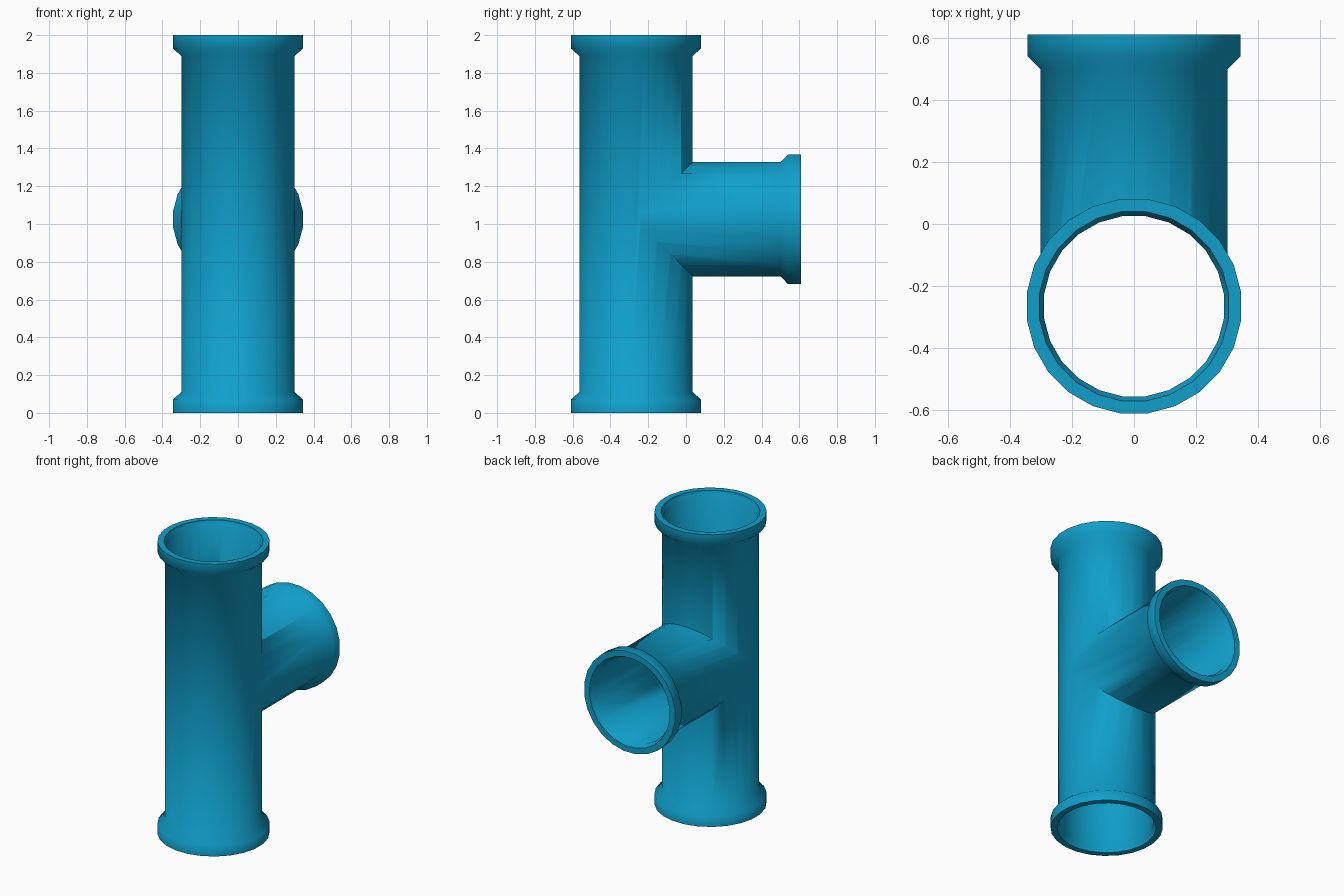
import bpy, bmesh, math
from mathutils import Matrix

if "Cube" in bpy.data.objects:
    bpy.data.objects.remove(bpy.data.objects["Cube"])

SEG = 24
K = 1 / math.cos(math.pi / SEG)   # flat-to-flat radius -> corner radius
CY, CZ = -0.265, 1.025            # main pipe axis y, branch axis z


def lathe(name, profile, matrix):
    """Closed solid of revolution from (radius, height) pairs."""
    bm = bmesh.new()
    rings = []
    for r, h in profile:
        rings.append([bm.verts.new(matrix @ Matrix.Rotation(2 * math.pi * (i + 0.5) / SEG, 4, 'Z')
                      @ Matrix.Translation((r * K, 0, h)).to_translation()) for i in range(SEG)])
    for a, b in zip(rings, rings[1:]):
        for i in range(SEG):
            j = (i + 1) % SEG
            bm.faces.new((a[i], a[j], b[j], b[i]))
    bm.faces.new(rings[0][::-1])
    bm.faces.new(rings[-1])
    bmesh.ops.recalc_face_normals(bm, faces=bm.faces[:])
    me = bpy.data.meshes.new(name)
    bm.to_mesh(me)
    bm.free()
    ob = bpy.data.objects.new(name, me)
    bpy.context.collection.objects.link(ob)
    return ob


def combine(target, other, op):
    bpy.context.view_layer.objects.active = target
    m = target.modifiers.new(op, 'BOOLEAN')
    m.operation, m.solver, m.object = op, 'EXACT', other
    bpy.ops.object.modifier_apply(modifier=m.name)
    bpy.data.objects.remove(other)


main_axis = Matrix.Translation((0, CY, 0))
branch_axis = Matrix.Translation((0, 0, CZ)) @ Matrix.Rotation(-math.pi / 2, 4, 'X')

# Outer main pipe with a flange at each end
tee = lathe("pipe_tee", [(.345, 0), (.345, .07), (.30, .11),
                         (.30, 1.89), (.345, 1.93), (.345, 2)], main_axis)
# Side branch with its flange
branch = lathe("branch", [(.302, -.24), (.302, .5), (.343, .54), (.343, .61)], branch_axis)
combine(tee, branch, 'UNION')

# Hollow bores, slightly flared at the mouths
bore = lathe("main_bore", [(.306, -.01), (.302, .02), (.29, .035),
                           (.29, 1.965), (.302, 1.98), (.306, 2.01)], main_axis)
combine(tee, bore, 'DIFFERENCE')
bore = lathe("branch_bore", [(.287, -.2), (.287, .575), (.300, .59), (.304, .62)], branch_axis)
combine(tee, bore, 'DIFFERENCE')

# Smooth shading and blue finish
tee.select_set(True)
bpy.context.view_layer.objects.active = tee
bpy.ops.object.shade_smooth_by_angle(angle=math.radians(60))
mat = bpy.data.materials.new("blue_plastic")
mat.diffuse_color = (0.005, 0.35, 0.60, 1)
mat.use_nodes = True
mat.node_tree.nodes["Principled BSDF"].inputs["Base Color"].default_value = mat.diffuse_color
tee.data.materials.clear()
tee.data.materials.append(mat)
